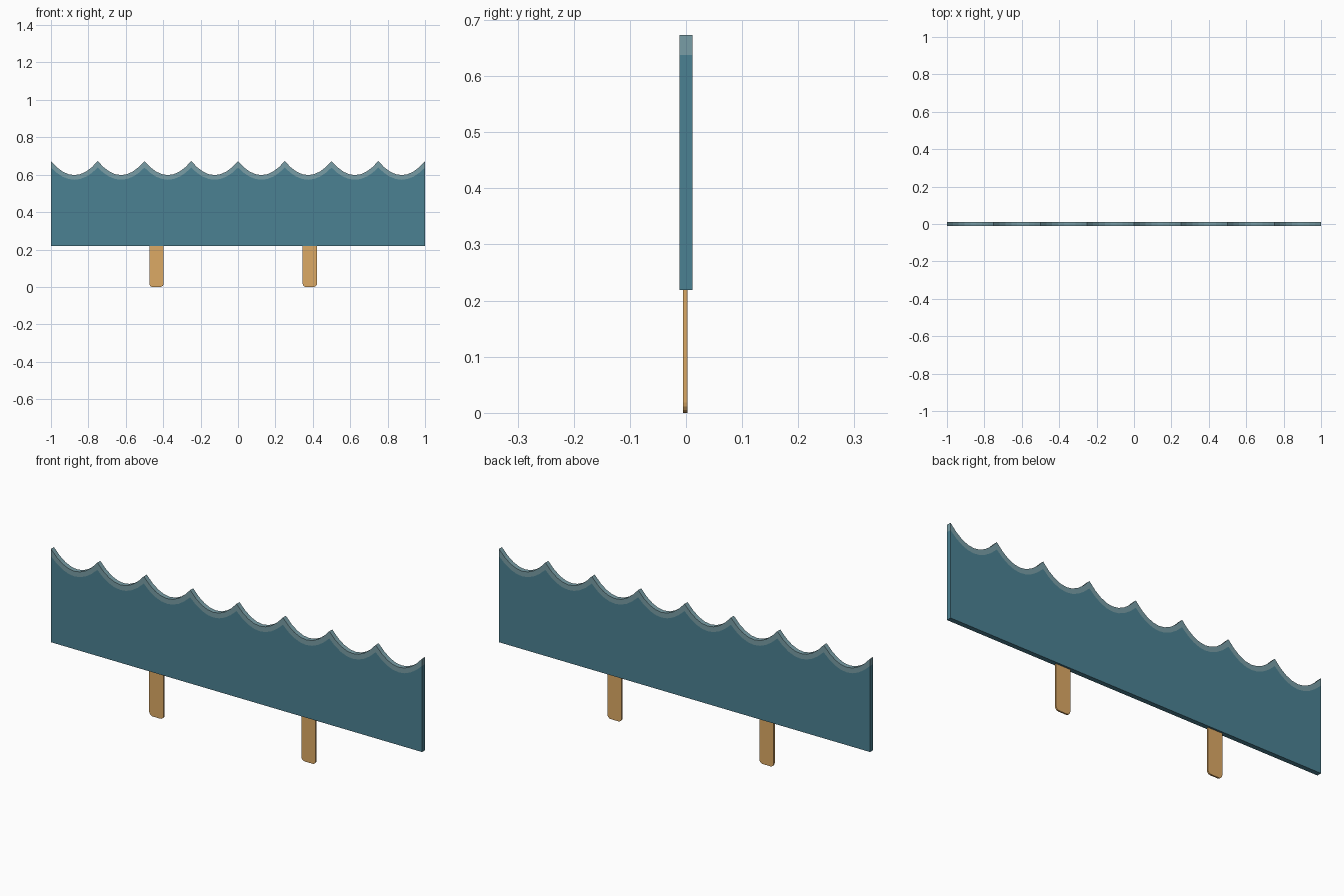
import bpy, bmesh, math

if "Cube" in bpy.data.objects:
    bpy.data.objects.remove(bpy.data.objects["Cube"])

WAVES, STEPS, PITCH = 8, 8, 0.25
HALF = 0.0115          # half thickness of the board
BOTTOM = 0.2185


def material(name, color):
    m = bpy.data.materials.new(name)
    m.diffuse_color = (*color, 1)
    m.use_nodes = True
    m.node_tree.nodes["Principled BSDF"].inputs["Base Color"].default_value = m.diffuse_color
    return m


def scallop(trough, rise):
    """Points of a row of hanging arcs that meet in sharp crests."""
    pts = []
    for i in range(WAVES * STEPS + 1):
        t = (i % STEPS) / STEPS * 2 - 1
        pts.append((-1 + i * PITCH / STEPS, trough + rise * t * t))
    return pts


def slab(name, lower, upper, y0, y1, mat, open_top=False, open_bottom=False):
    """Closed strip between two matching outlines, given thickness in y."""
    bm = bmesh.new()
    rows = [[bm.verts.new((x, y, z)) for x, z in line]
            for line, y in ((lower, y0), (upper, y0), (upper, y1), (lower, y1))]
    for k in range(4):
        if (k == 1 and open_top) or (k == 3 and open_bottom):
            continue
        a, b = rows[k], rows[(k + 1) % 4]
        for i in range(len(a) - 1):
            bm.faces.new((a[i], a[i + 1], b[i + 1], b[i]))
    bm.faces.new([r[0] for r in rows])
    bm.faces.new([r[-1] for r in reversed(rows)])
    bmesh.ops.recalc_face_normals(bm, faces=bm.faces)
    return finish(name, bm, mat)


def finish(name, bm, mat):
    me = bpy.data.meshes.new(name)
    bm.to_mesh(me)
    bm.free()
    me.materials.append(mat)
    ob = bpy.data.objects.new(name, me)
    bpy.context.collection.objects.link(ob)
    return ob


def stick(name, cx):
    """Flat wooden stick with rounded lower corners."""
    w, r, top = 0.0385, 0.018, BOTTOM + 0.005
    outline = [(cx - w, top)]
    for sx, start in ((-1, 180), (1, 270)):
        for k in range(5):
            a = math.radians(start + 90 * k / 4)
            outline.append((cx + sx * (w - r) + r * math.cos(a), r + r * math.sin(a)))
    outline.append((cx + w, top))
    bm = bmesh.new()
    face = bm.faces.new([bm.verts.new((x, -0.0055, z)) for x, z in outline])
    ext = bmesh.ops.extrude_face_region(bm, geom=[face])
    moved = [v for v in ext["geom"] if isinstance(v, bmesh.types.BMVert)]
    bmesh.ops.translate(bm, verts=moved, vec=(0, 0.0078, 0))
    bmesh.ops.recalc_face_normals(bm, faces=bm.faces)
    return finish(name, bm, wood)


water = material("water_blue", (0.07, 0.22, 0.29))
foam = material("foam_blue", (0.19, 0.34, 0.38))
wood = material("wood", (0.72, 0.40, 0.13))

# Water board and the pale foam band along its crests
crest = scallop(0.598, 0.075)
band = scallop(0.573, 0.065)
base = [(x, BOTTOM) for x, _ in band]
slab("water_board", base, band, -HALF, HALF, water, open_top=True)
slab("foam_band", band, crest, -HALF, HALF, foam, open_bottom=True)

# Two support sticks
stick("left_stick", -0.436)
stick("right_stick", 0.384)
